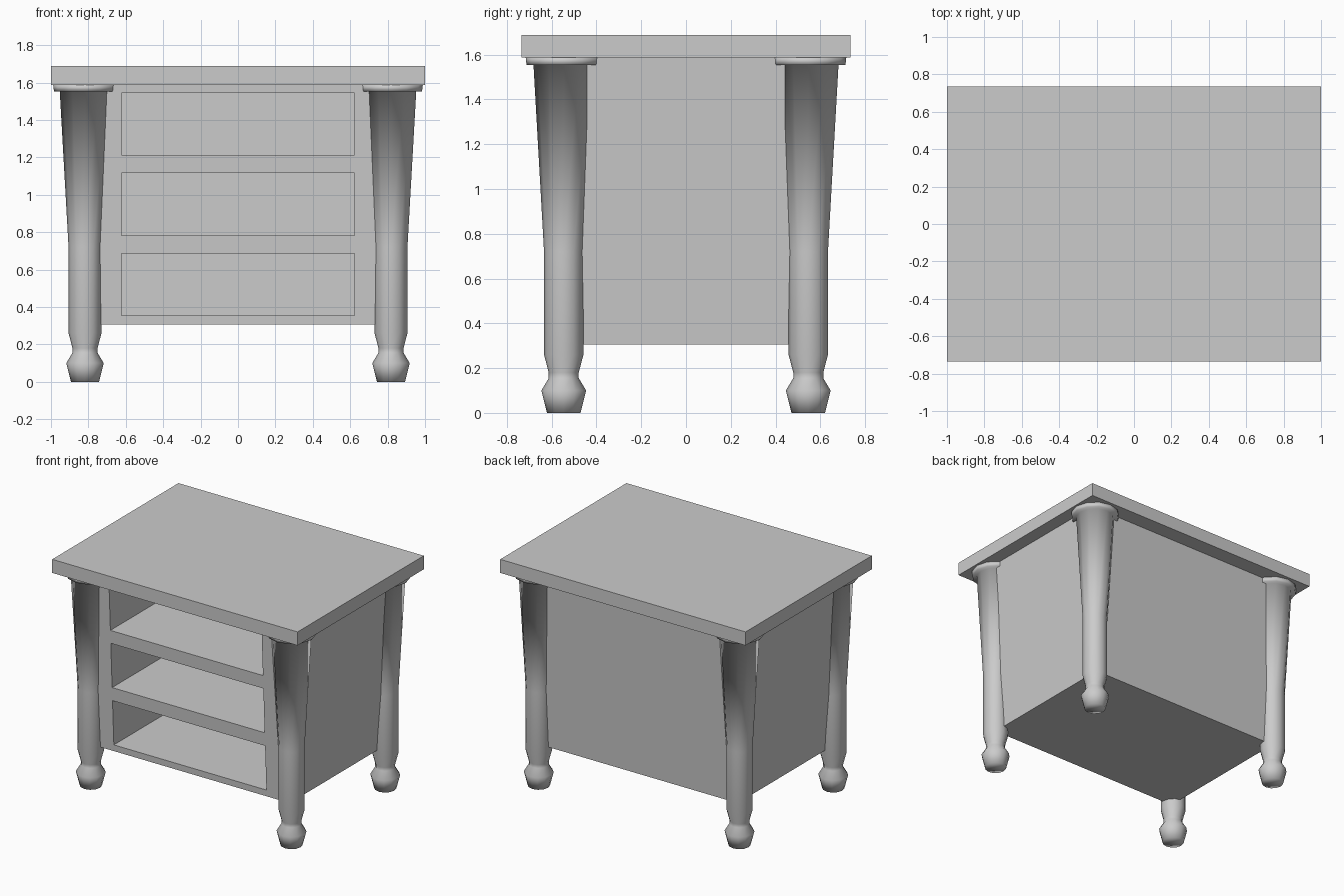
import bpy, bmesh, math

if "Cube" in bpy.data.objects:
    bpy.data.objects.remove(bpy.data.objects["Cube"], do_unlink=True)

grey = bpy.data.materials.new("plain grey")
grey.use_nodes = True
COLOUR = (0.6, 0.6, 0.6, 1)
grey.diffuse_color = COLOUR
grey.node_tree.nodes["Principled BSDF"].inputs["Base Color"].default_value = COLOUR


def add_object(name, bm):
    bmesh.ops.recalc_face_normals(bm, faces=bm.faces)
    mesh = bpy.data.meshes.new(name)
    bm.to_mesh(mesh)
    bm.free()
    mesh.materials.append(grey)
    obj = bpy.data.objects.new(name, mesh)
    bpy.context.collection.objects.link(obj)
    return obj


def box(name, x, y, z, flare=(0, 0)):
    """Box from (low, high) pairs on each axis; flare widens the top on x and y."""
    bm = bmesh.new()
    bmesh.ops.create_cube(bm, size=1)
    for v in bm.verts:
        corner = v.co.copy()
        v.co = [lo + (c + 0.5) * (hi - lo) for c, (lo, hi) in zip(corner, (x, y, z))]
        if corner.z > 0:
            v.co.x += math.copysign(flare[0], corner.x)
            v.co.y += math.copysign(flare[1], corner.y)
    return add_object(name, bm)


def select_only(obj):
    bpy.ops.object.select_all(action='DESELECT')
    obj.select_set(True)
    bpy.context.view_layer.objects.active = obj


# Table top
box("table_top", (-1, 1), (-0.735, 0.735), (1.587, 1.687))

# Cabinet widening towards the top, with three open bays cut into the front
cabinet = box("cabinet", (-0.81, 0.81), (-0.555, 0.555), (0.306, 1.587), flare=(0.09, 0.06))
for low, high in ((0.353, 0.685), (0.783, 1.115), (1.212, 1.544)):
    cutter = box("bay_cutter", (-0.622, 0.622), (-0.8, 0.5), (low, high))
    cutter.hide_render = True
    cut = cabinet.modifiers.new("bay", 'BOOLEAN')
    cut.operation = 'DIFFERENCE'
    cut.solver = 'EXACT'
    cut.object = cutter
    select_only(cabinet)
    bpy.ops.object.modifier_apply(modifier=cut.name)
    bpy.data.objects.remove(cutter, do_unlink=True)

# Turned leg: height and radius of each ring
LEG = ((0, 0.075), (0.1, 0.1), (0.155, 0.067), (0.18, 0.067), (0.26, 0.088),
       (0.72, 0.088), (1.553, 0.135), (1.553, 0.166), (1.587, 0.17))
SIDES = 12


def leg(name, cx, cy):
    bm = bmesh.new()
    angles = [2 * math.pi * i / SIDES for i in range(SIDES)]
    rings = [[bm.verts.new((cx + r * math.cos(a), cy + r * math.sin(a), z)) for a in angles]
             for z, r in LEG]
    for lower, upper in zip(rings, rings[1:]):
        for i in range(SIDES):
            j = (i + 1) % SIDES
            bm.faces.new((lower[i], lower[j], upper[j], upper[i]))
    bm.faces.new(rings[0])
    bm.faces.new(rings[-1])
    select_only(add_object(name, bm))
    bpy.ops.object.shade_smooth()


for end, y in (("front", -0.546), ("back", 0.546)):
    for side, x in (("right", -0.818), ("left", 0.818)):
        leg(f"{end}_{side}_leg", x, y)
